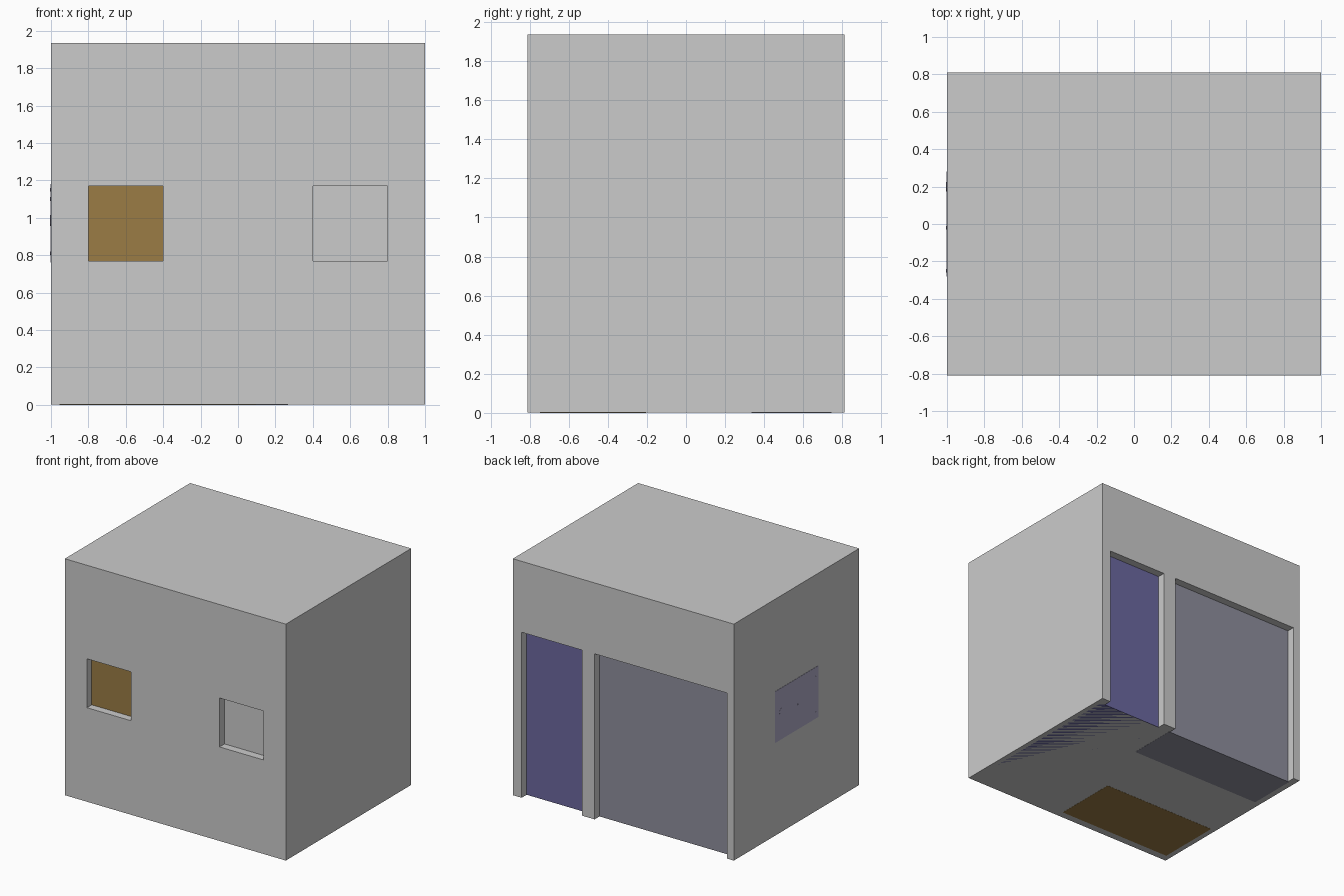
import bpy, math

if "Cube" in bpy.data.objects:
    bpy.data.objects.remove(bpy.data.objects["Cube"])

W, D, H = 1.0, 0.81, 1.935      # half width, half depth, height
BACK, FRONT = 0.742, -0.745     # planes of recessed doors and windows


def material(name, rgb):
    m = bpy.data.materials.new(name)
    m.diffuse_color = (*rgb, 1)
    m.use_nodes = True
    m.node_tree.nodes["Principled BSDF"].inputs["Base Color"].default_value = m.diffuse_color
    return m


def box(name, x, y, z, mat=None):
    bpy.ops.mesh.primitive_cube_add(
        size=1, location=[sum(r) / 2 for r in (x, y, z)])
    ob = bpy.context.object
    ob.name = name
    ob.scale = [r[1] - r[0] for r in (x, y, z)]
    bpy.ops.object.transform_apply(location=True, rotation=True, scale=True)
    if mat:
        ob.data.materials.append(mat)
    return ob


def cut(target, cutter):
    mod = target.modifiers.new("opening", 'BOOLEAN')
    mod.operation, mod.solver, mod.object = 'DIFFERENCE', 'EXACT', cutter
    bpy.context.view_layer.objects.active = target
    bpy.ops.object.modifier_apply(modifier=mod.name)
    bpy.data.objects.remove(cutter, do_unlink=True)


brown = material("brown", (0.325, 0.20, 0.06))
blue = material("blue", (0.15, 0.14, 0.35))
slate = material("slate", (0.276, 0.276, 0.338))
lilac = material("lilac", (0.42, 0.40, 0.56))

# Building shell with two front windows, a rear door and a rear garage opening
shell = box("building_shell", (-W, W), (-D, D), (0.001, H))
for x in ((-0.8, -0.4), (0.4, 0.8)):
    cut(shell, box("window_cutter", x, (-D - 0.1, FRONT), (0.77, 1.17)))
for x in ((0.375, 0.92), (-0.94, 0.26)):
    cut(shell, box("door_cutter", x, (BACK, D + 0.1), (-0.1, 1.355)))

# Coloured rooms seen through the openings and on the underside
box("window_room", (-0.955, 0.095), (FRONT - 0.003, -0.205), (0, 1.4), brown)
box("garage_room", (-0.95, 0.268), (0.335, BACK + 0.003), (0, 1.4), slate)
box("door_corridor", (0.35, 0.96), (-0.68, BACK + 0.003), (0.001, 1.4), blue)

# Thin panel on the left wall with small studs
box("side_panel", (-W - 0.002, -W + 0.01), (-0.28, 0.28), (0.76, 1.18), lilac)
for y, z, r in ((0.20, 0.99, 0.025), (-0.02, 0.965, 0.01), (-0.25, 0.81, 0.01),
                (-0.25, 0.97, 0.01), (-0.25, 1.10, 0.01), (-0.25, 1.15, 0.01)):
    bpy.ops.mesh.primitive_cylinder_add(
        vertices=16, radius=r, depth=0.008, location=(-W, y, z),
        rotation=(0, math.pi / 2, 0))
    stud = bpy.context.object
    stud.name = "panel_stud"
    stud.data.materials.append(lilac)
